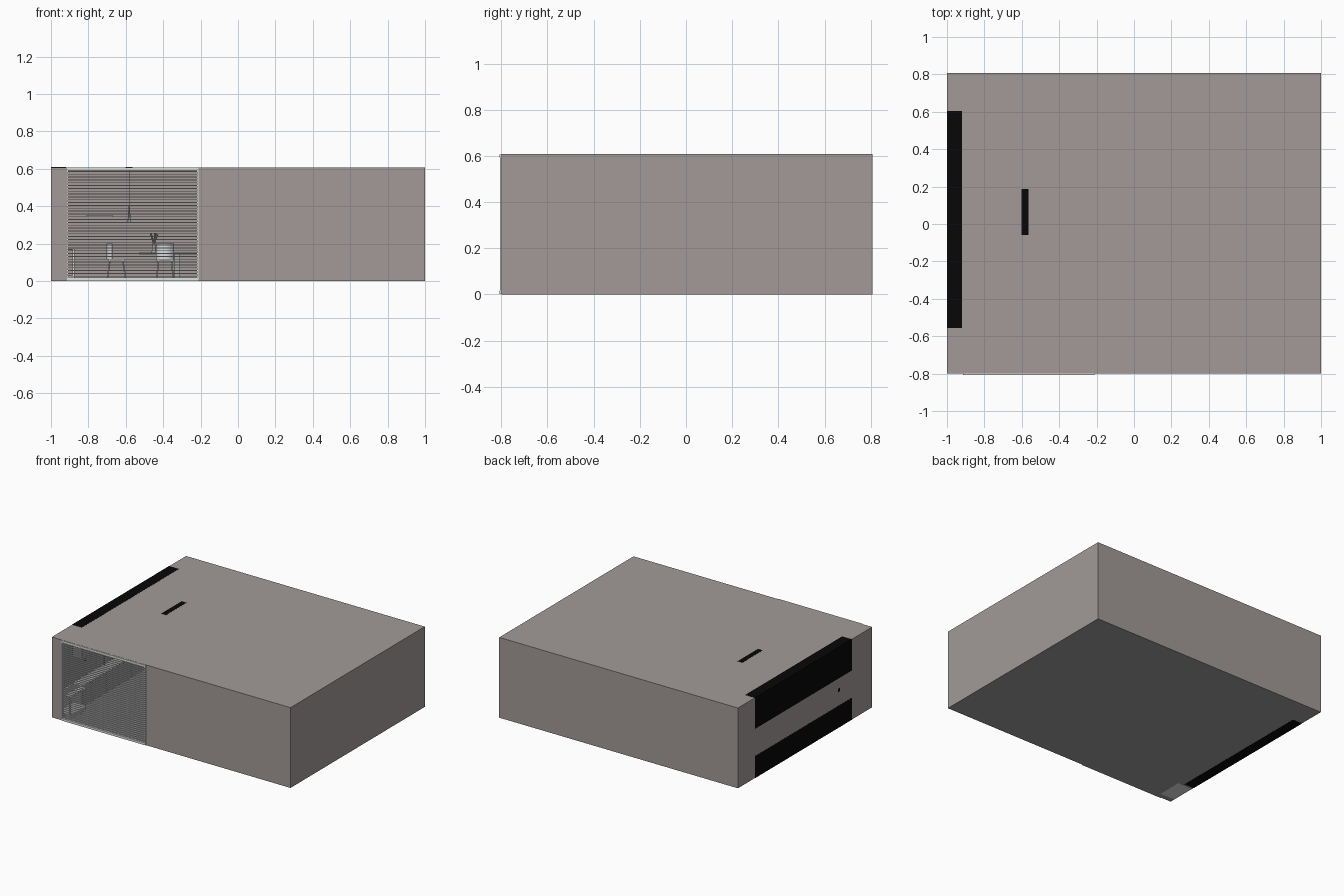
import bpy, bmesh, math
from mathutils import Vector, Matrix

if "Cube" in bpy.data.objects:
    bpy.data.objects.remove(bpy.data.objects["Cube"])


def mat(name, r, g, b):
    m = bpy.data.materials.new(name)
    m.diffuse_color = (r, g, b, 1)
    m.use_nodes = True
    m.node_tree.nodes["Principled BSDF"].inputs["Base Color"].default_value = m.diffuse_color
    return m


TAUPE = mat("taupe wall", 0.36, 0.324, 0.312)
FLOOR = mat("grey floor", 0.345, 0.34, 0.335)
WHITE = mat("off white", 0.75, 0.75, 0.74)
SLAT = mat("pale slat", 0.72, 0.73, 0.74)
GREY = mat("cabinet grey", 0.42, 0.41, 0.40)
DARK = mat("dark metal", 0.03, 0.03, 0.03)
BLACK = mat("black panel", 0.002, 0.002, 0.002)


def finish(name, bm, material):
    me = bpy.data.meshes.new(name)
    bm.to_mesh(me)
    bm.free()
    me.materials.append(material)
    ob = bpy.data.objects.new(name, me)
    bpy.context.collection.objects.link(ob)
    return ob


def add_box(bm, x0, x1, y0, y1, z0, z1):
    m = Matrix.Translation(((x0 + x1) / 2, (y0 + y1) / 2, (z0 + z1) / 2)) @ \
        Matrix.Diagonal((x1 - x0, y1 - y0, z1 - z0, 1))
    bmesh.ops.create_cube(bm, size=1, matrix=m)


def add_rod(bm, a, b, r0, r1=None, n=12):
    a, b = Vector(a), Vector(b)
    d = b - a
    m = Matrix.Translation((a + b) / 2) @ d.to_track_quat('Z', 'Y').to_matrix().to_4x4()
    bmesh.ops.create_cone(bm, cap_ends=True, segments=n, radius1=r0,
                          radius2=r0 if r1 is None else r1, depth=d.length, matrix=m)


def boxes(name, material, *items):
    bm = bmesh.new()
    for it in items:
        add_box(bm, *it)
    return finish(name, bm, material)


def panels(name, material, *quads):
    bm = bmesh.new()
    for q in quads:
        bm.faces.new([bm.verts.new(p) for p in q])
    return finish(name, bm, material)


X0, X1, Y0, Y1, H = -1.0, 1.0, -0.80, 0.807, 0.608
WX0, WX1, WZ0, WZ1 = -0.915, -0.212, 0.004, 0.604


def front(x0, x1, z0, z1):
    return [(x0, Y0, z0), (x1, Y0, z0), (x1, Y0, z1), (x0, Y0, z1)]


# room shell: thin walls with a window opening in the front
panels("room_walls", TAUPE,
       front(X0, WX0, 0, H), front(WX1, X1, 0, H),
       front(WX0, WX1, 0, WZ0), front(WX0, WX1, WZ1, H),
       [(X1, Y0, 0), (X1, Y1, 0), (X1, Y1, H), (X1, Y0, H)],
       [(X1, Y1, 0), (X0, Y1, 0), (X0, Y1, H), (X1, Y1, H)],
       [(X0, Y1, 0), (X0, Y0, 0), (X0, Y0, H), (X0, Y1, H)])
panels("ceiling", TAUPE, [(X0, Y0, H), (X1, Y0, H), (X1, Y1, H), (X0, Y1, H)])
panels("floor", FLOOR, [(X0, Y0, 0), (X0, Y1, 0), (X1, Y1, 0), (X1, Y0, 0)])

# black cabinet backs, tops and lamp mount showing on the outside of the shell
E = 0.001
boxes("outer_black_panels", BLACK,
      (X0 - E, X0, -0.555, 0.605, 0.372, H + E),
      (X0 - E, X0, -0.555, 0.605, -E, 0.165),
      (X0 - E, X0, -0.415, -0.39, 0.27, 0.295),
      (X0 - E, -0.92, -0.555, 0.605, H, H + E),
      (X0 - E, -0.92, -0.555, 0.605, -E, 0),
      (-0.602, -0.563, -0.058, 0.186, H, H + E))

# window frame, standing slightly proud of the wall
boxes("window_frame", WHITE,
      (WX0, WX1, -0.807, -0.785, 0.001, 0.018),
      (WX0, WX1, -0.807, -0.785, 0.592, 0.607),
      (WX0, WX0 + 0.006, -0.805, -0.785, 0.018, 0.592),
      (WX1 - 0.006, WX1, -0.805, -0.785, 0.018, 0.592))

# blind slats
bm = bmesh.new()
n = 38
for i in range(n):
    z = 0.026 + i * (0.560 / (n - 1))
    add_box(bm, WX0 + 0.006, WX1 - 0.006, -0.803, -0.791, z - 0.0022, z + 0.0022)
finish("blind_slats", bm, SLAT)

# kitchen run along the left wall
I = X0 + 0.003
boxes("lower_cabinets", GREY, (I, -0.92, -0.55, 0.60, 0.003, 0.158))
boxes("counter_top", WHITE, (I, -0.914, -0.555, 0.60, 0.158, 0.167))
boxes("upper_cabinets", GREY, (I, -0.925, -0.55, 0.60, 0.37, H - 0.003))
lower, upper = [], []
for i in range(4):
    y = -0.545 + i * 0.286
    lower.append((-0.92, -0.917, y, y + 0.28, 0.015, 0.152))
    upper.append((-0.925, -0.922, y, y + 0.28, 0.376, 0.60))
boxes("lower_doors", GREY, *lower)
boxes("upper_doors", GREY, *upper)
boxes("front_bench", WHITE, (I, -0.875, -0.76, -0.57, -0.0005, 0.03),
      (I, -0.985, -0.76, -0.57, 0.03, 0.165),
      (-0.885, -0.875, -0.76, -0.75, 0.03, 0.165),
      (-0.92, -0.875, -0.76, -0.57, 0.165, 0.171))

# faucet on the counter
bm = bmesh.new()
add_rod(bm, (-0.98, -0.2, 0.167), (-0.98, -0.2, 0.25), 0.004)
add_rod(bm, (-0.98, -0.2, 0.25), (-0.945, -0.2, 0.245), 0.004)
finish("faucet", bm, DARK)

# hanging lamp: ceiling bar, cords and conical shades
boxes("lamp_ceiling_bar", GREY, (-0.598, -0.566, -0.05, 0.18, 0.598, H - 0.002))
bm = bmesh.new()
for y in (-0.02, 0.065, 0.15):
    add_rod(bm, (-0.582, y, 0.40), (-0.582, y, 0.60), 0.0015, n=8)
    add_rod(bm, (-0.582, y, 0.31), (-0.582, y, 0.40), 0.009, 0.003, n=20)
finish("lamp_shades", bm, GREY)

# dining table, its base and a wall shelf
boxes("table_top", WHITE, (-0.53, -0.22, -0.12, 0.30, 0.143, 0.152))
boxes("table_base", GREY, (-0.34, -0.31, -0.08, 0.26, 0.002, 0.143))
boxes("wall_shelf", GREY, (-0.81, -0.67, 0.74, Y1 - 0.002, 0.345, 0.353))


# chair, turned about the vertical axis
def chair(name, cx, cy, turn):
    bm = bmesh.new()
    add_box(bm, -0.045, 0.045, -0.045, 0.045, 0.106, 0.116)
    for sx in (-1, 1):
        for sy in (-1, 1):
            add_rod(bm, (sx * 0.05, sy * 0.045, 0.005), (sx * 0.035, sy * 0.035, 0.108), 0.004)
    seg = 8
    for i in range(seg):
        a = -1.1 + 2.2 * (i + 0.5) / seg
        m = Matrix.Translation((-0.05 * math.cos(a), 0.05 * math.sin(a), 0.158)) @ \
            Matrix.Rotation(-a, 4, 'Z') @ Matrix.Diagonal((0.006, 0.016, 0.085, 1))
        bmesh.ops.create_cube(bm, size=1, matrix=m)
    bm.transform(Matrix.Translation((cx, cy, 0)) @ Matrix.Rotation(turn, 4, 'Z'))
    finish(name, bm, SLAT)


chair("chair_left", -0.65, 0.0, 0)
chair("chair_left_back", -0.65, 0.18, 0)
chair("chair_front", -0.39, -0.20, math.pi / 2)

# vase with stems on the table
bm = bmesh.new()
add_rod(bm, (-0.45, 0.1, 0.152), (-0.45, 0.1, 0.20), 0.012, 0.008, n=16)
for i in range(5):
    a = i * 2 * math.pi / 5
    add_rod(bm, (-0.45, 0.1, 0.19),
            (-0.45 + 0.02 * math.cos(a), 0.1 + 0.02 * math.sin(a), 0.255), 0.002, 0.006, n=8)
finish("vase_with_stems", bm, GREY)
